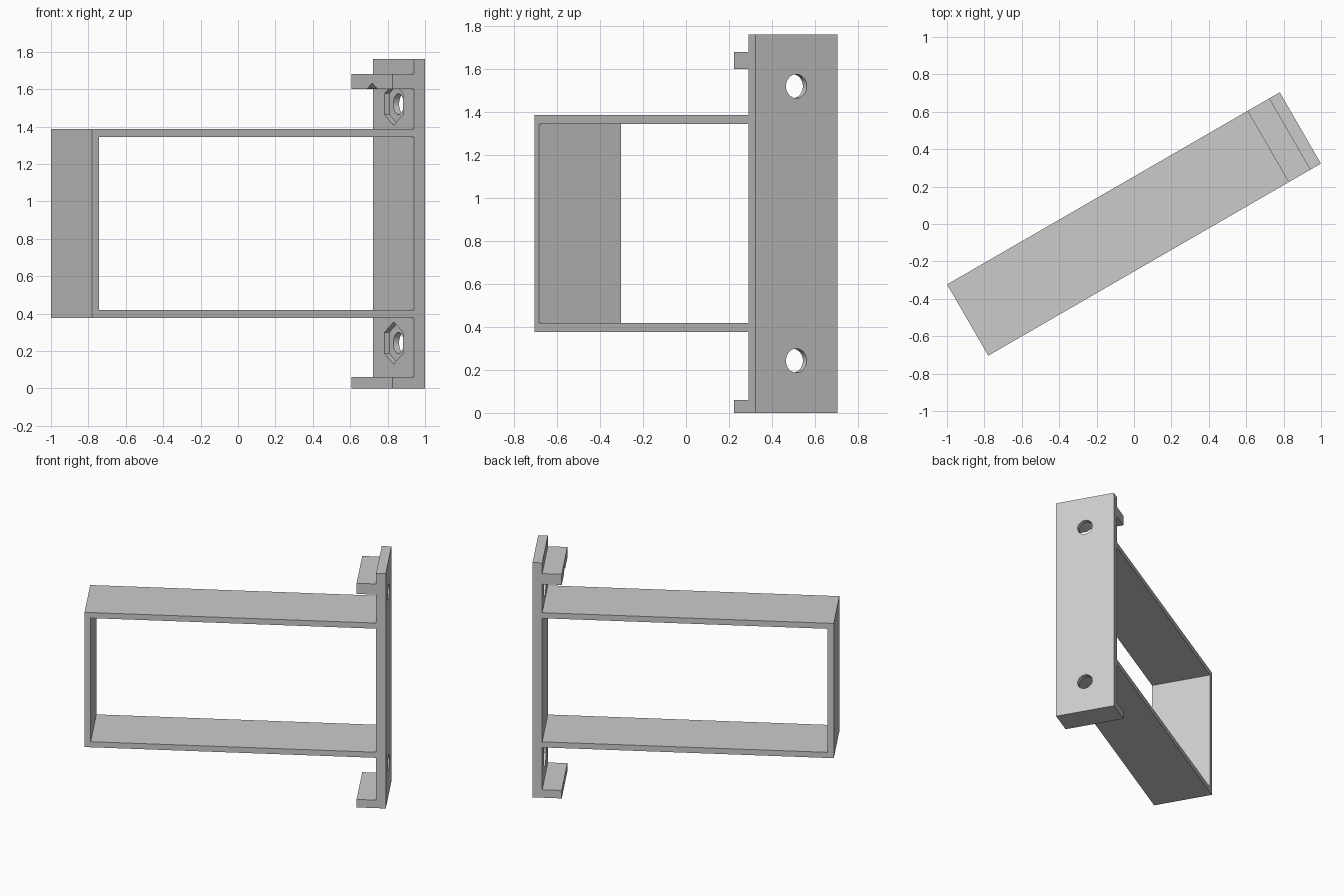
import bpy, bmesh, math
from mathutils import Vector

cube = bpy.data.objects.get("Cube")
if cube:
    bpy.data.objects.remove(cube, do_unlink=True)

TURN = math.radians(30)      # whole bracket is turned about z
HALF_W = 0.22                # half width of the strip
END = 1.027                  # half length
PLATE = 0.961                # inner face of the mounting plate
HOOK = 0.828                 # tip of the hooks
HEIGHT = 1.76
LOW, HIGH, WALL = 0.377, 1.387, 0.042
SCREWS = (0.243, 1.52)

grey = bpy.data.materials.new("plain grey")
grey.use_nodes = True
grey.diffuse_color = (0.6, 0.6, 0.6, 1)
grey.node_tree.nodes["Principled BSDF"].inputs["Base Color"].default_value = (0.6, 0.6, 0.6, 1)


def prism(name, points, direction):
    """Extrude a closed outline along a direction."""
    bm = bmesh.new()
    face = bm.faces.new([bm.verts.new(p) for p in points])
    out = bmesh.ops.extrude_face_region(bm, geom=[face])
    moved = [g for g in out["geom"] if isinstance(g, bmesh.types.BMVert)]
    bmesh.ops.translate(bm, verts=moved, vec=Vector(direction))
    bmesh.ops.recalc_face_normals(bm, faces=bm.faces)
    mesh = bpy.data.meshes.new(name)
    bm.to_mesh(mesh)
    bm.free()
    mesh.materials.append(grey)
    obj = bpy.data.objects.new(name, mesh)
    obj.rotation_euler.z = TURN
    bpy.context.collection.objects.link(obj)
    return obj


def side_profile(name, outline, half):
    return prism(name, [(x, -half, z) for x, z in outline], (0, 2 * half, 0))


def bore(name, z, radius, sides, start, stop):
    """Regular prism along the bracket's length, one corner pointing up."""
    ring = [(start, radius * math.sin(math.tau * i / sides),
             z + radius * math.cos(math.tau * i / sides)) for i in range(sides)]
    return prism(name, ring, (stop - start, 0, 0))


# Plate, two hooks and the outer block of the loop in one profile
bracket = side_profile("wall_bracket", [
    (END, 0), (HOOK, 0), (HOOK, 0.06), (PLATE, 0.06),
    (PLATE, LOW), (-END, LOW), (-END, HIGH), (PLATE, HIGH),
    (PLATE, 1.6), (HOOK, 1.6), (HOOK, 1.68), (PLATE, 1.68),
    (PLATE, HEIGHT), (END, HEIGHT)], HALF_W)

# Opening of the loop
lo, hi, left = LOW + WALL, HIGH - WALL, -END + WALL
cutters = [side_profile("loop_opening_cutter",
                        [(left, lo), (PLATE, lo), (PLATE, hi), (left, hi)], HALF_W + 0.1)]

# Screw holes with hexagonal nut pockets
for z in SCREWS:
    cutters.append(bore("nut_pocket_cutter", z, 0.113, 6, HOOK - 0.1, PLATE + 0.03))
    cutters.append(bore("screw_hole_cutter", z, 0.056, 32, PLATE - 0.02, END + 0.1))

bpy.ops.object.select_all(action="DESELECT")
bpy.context.view_layer.objects.active = bracket
bracket.select_set(True)
for cutter in cutters:
    cutter.hide_render = True
    mod = bracket.modifiers.new("cut", "BOOLEAN")
    mod.operation = "DIFFERENCE"
    mod.solver = "EXACT"
    mod.object = cutter
    bpy.ops.object.modifier_apply(modifier=mod.name)
    bpy.data.objects.remove(cutter, do_unlink=True)

bpy.ops.object.shade_smooth_by_angle(angle=math.radians(30))
